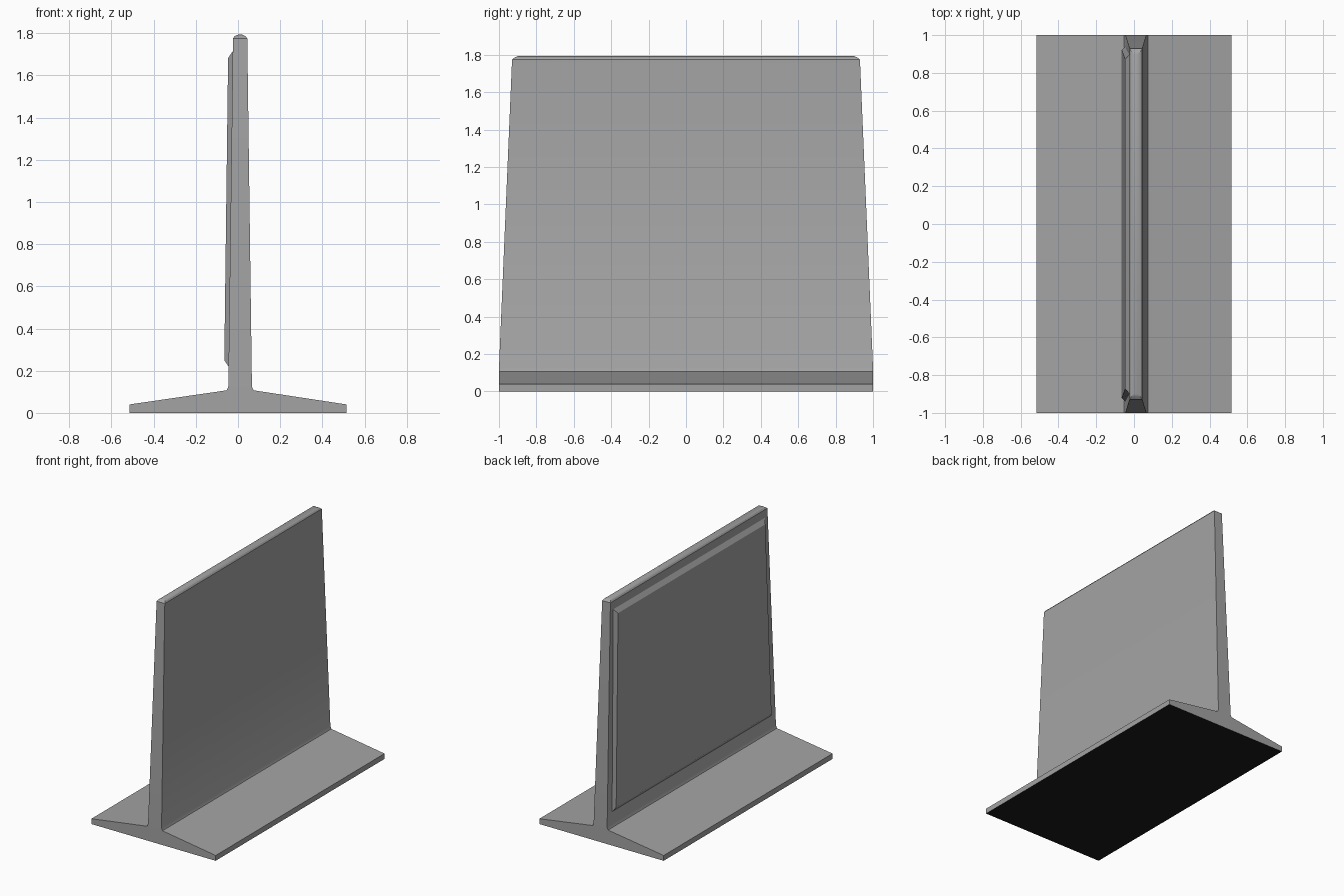
import bpy, bmesh, math

if "Cube" in bpy.data.objects:
    bpy.data.objects.remove(bpy.data.objects["Cube"])


def material(name, value):
    m = bpy.data.materials.new(name)
    m.diffuse_color = (value, value, value, 1)
    m.use_nodes = True
    m.node_tree.nodes["Principled BSDF"].inputs["Base Color"].default_value = m.diffuse_color
    return m


concrete = material("concrete_grey", 0.367)
black = material("underside_black", 0.01)


def loft(name, loops):
    """Skin a stack of four-cornered loops into a closed solid."""
    bm = bmesh.new()
    rings = [[bm.verts.new(p) for p in loop] for loop in loops]
    bm.faces.new(rings[0])
    bm.faces.new(rings[-1])
    for a, b in zip(rings, rings[1:]):
        for i in range(4):
            j = (i + 1) % 4
            bm.faces.new((a[i], a[j], b[j], b[i]))
    bmesh.ops.recalc_face_normals(bm, faces=bm.faces)
    # merge the coplanar strips on the ends
    bmesh.ops.dissolve_limit(bm, angle_limit=math.radians(0.5),
                             verts=bm.verts, edges=bm.edges)
    # the face resting on the ground is black
    for f in bm.faces:
        f.material_index = int(f.calc_center_median().z < 0.001)
    me = bpy.data.meshes.new(name)
    bm.to_mesh(me)
    bm.free()
    me.materials.append(concrete)
    me.materials.append(black)
    ob = bpy.data.objects.new(name, me)
    bpy.context.collection.objects.link(ob)
    return ob


# retaining wall: (z, left x, right x, half length in y) from foot to rounded top
rows = [
    (0.0, -0.515, 0.515, 1.0),
    (0.04, -0.515, 0.515, 1.0),
    (0.107, -0.054, 0.074, 1.0),     # fillet between foot and stem
    (0.125, -0.046, 0.066, 1.0),
    (1.775, -0.024, 0.044, 0.93),    # tapering stem
    (1.786, -0.016, 0.036, 0.916),   # rounded top
    (1.793, 0.0, 0.02, 0.90),
]
wall = loft("retaining_wall", [
    [(l, -h, z), (r, -h, z), (r, h, z), (l, h, z)] for z, l, r, h in rows])


# raised panel with bevelled rim on the left face
def panel_loop(xb, zb, yb, xt, zt, yt):
    return [(xb, -yb, zb), (xb, yb, zb), (xt, yt, zt), (xt, -yt, zt)]


panel = loft("raised_panel", [
    panel_loop(-0.040, 0.213, 0.945, -0.021, 1.72, 0.902),
    panel_loop(-0.065, 0.25, 0.920, -0.047, 1.682, 0.872)])

# smooth only the soft fillet, keep the other edges crisp
bpy.ops.object.select_all(action='DESELECT')
wall.select_set(True)
bpy.context.view_layer.objects.active = wall
bpy.ops.object.shade_smooth_by_angle(angle=math.radians(30))
